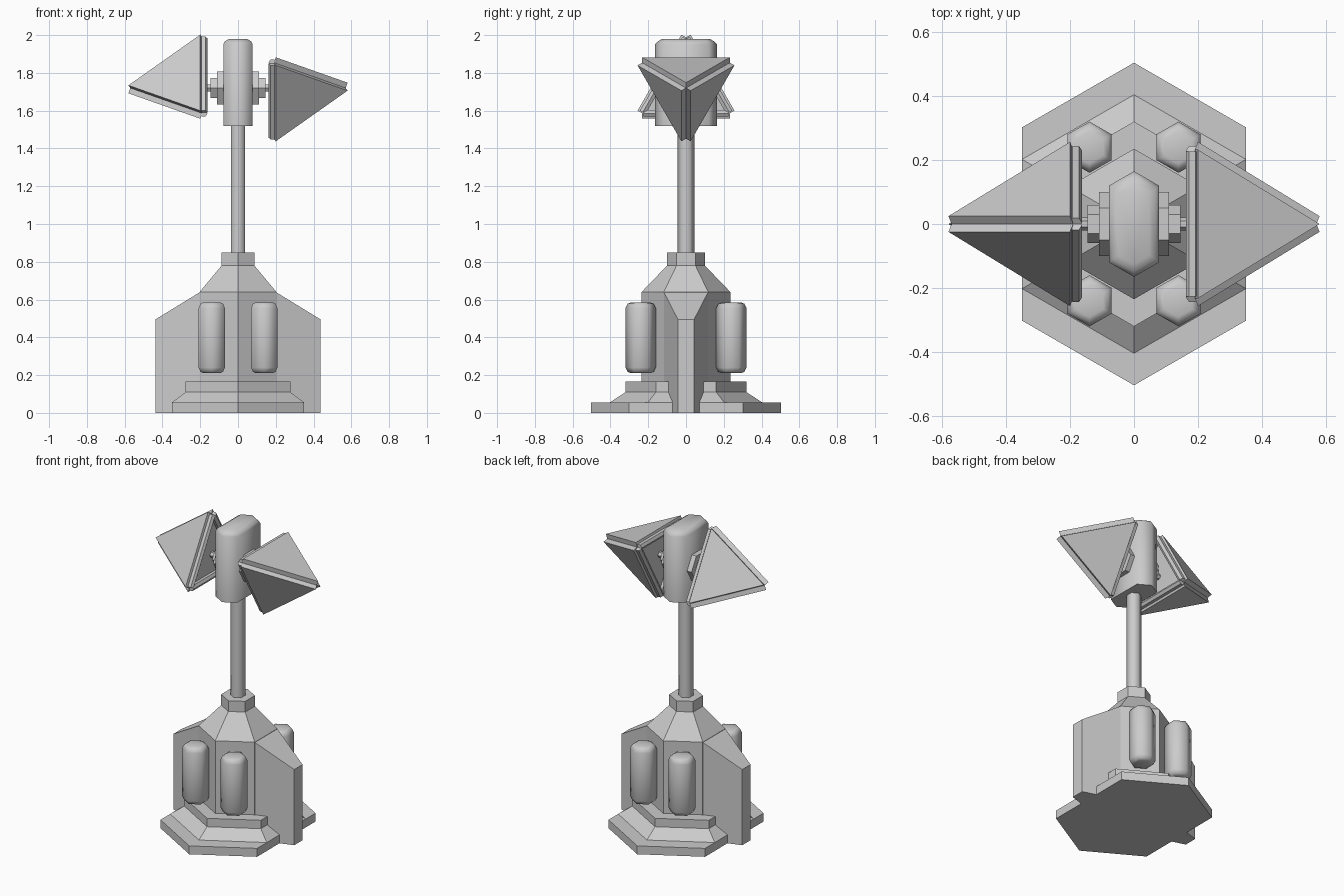
import bpy, bmesh, math
from mathutils import Vector, Matrix

if "Cube" in bpy.data.objects:
    bpy.data.objects.remove(bpy.data.objects["Cube"])

grey = bpy.data.materials.new("light grey")
grey.diffuse_color = (0.6, 0.6, 0.6, 1)
grey.use_nodes = True
grey.node_tree.nodes["Principled BSDF"].inputs["Base Color"].default_value = grey.diffuse_color


def finish(name, bm, smooth=None):
    bmesh.ops.recalc_face_normals(bm, faces=bm.faces)
    me = bpy.data.meshes.new(name)
    bm.to_mesh(me)
    bm.free()
    ob = bpy.data.objects.new(name, me)
    bpy.context.collection.objects.link(ob)
    me.materials.append(grey)
    if smooth:
        bpy.ops.object.select_all(action='DESELECT')
        ob.select_set(True)
        bpy.context.view_layer.objects.active = ob
        bpy.ops.object.shade_smooth_by_angle(angle=math.radians(smooth))
    return ob


def hexa(r, z, stretch=0.0):
    """Hexagon ring with points on +-y; stretch lengthens it along y."""
    pts = []
    for i in range(6):
        a = math.radians(90 + 60 * i)
        y = r * math.sin(a)
        pts.append(Vector((r * math.cos(a), y + math.copysign(stretch, y), z)))
    return pts


def loft(name, rings, matrix=Matrix(), smooth=None):
    """Skin a stack of rings and cap both ends."""
    bm = bmesh.new()
    vs = [[bm.verts.new(matrix @ p) for p in ring] for ring in rings]
    n = len(vs[0])
    for a, b in zip(vs, vs[1:]):
        for i in range(n):
            j = (i + 1) % n
            bm.faces.new((a[i], a[j], b[j], b[i]))
    bm.faces.new(vs[0][::-1])
    bm.faces.new(vs[-1])
    return finish(name, bm, smooth)


# stepped foot
loft("foot_plate", [hexa(.404, 0, .1), hexa(.404, .055, .1)])
loft("foot_step", [hexa(.404, .055), hexa(.32, .11), hexa(.32, .165)])

# hull: hexagonal core, shoulder and collar, with a tapered fin each side
loft("hull", [hexa(.235, 0), hexa(.235, .64), hexa(.1, .78)])
loft("collar", [hexa(.1, .78), hexa(.1, .85)])
for side, s in (("left", -1), ("right", 1)):
    loft("fin_" + side, [
        [Vector((s * x, y, z)) for x, y, z in
         ((.2, -.1175, 0), (.2, .1175, 0), (.2, .1175, .64), (.2, -.1175, .64))],
        [Vector((s * x, y, z)) for x, y, z in
         ((.437, -.043, 0), (.437, .043, 0), (.437, .043, .495), (.437, -.043, .495))]])

# four rounded tanks
for sx in (-1, 1):
    for sy in (-1, 1):
        loft("tank", [hexa(.05, .21), hexa(.069, .217), hexa(.08, .24),
                      hexa(.08, .555), hexa(.069, .578), hexa(.05, .585)],
             Matrix.Translation((sx * .139, sy * .24, 0)), 75)

# mast and head
loft("mast", [hexa(.044, .84), hexa(.044, 1.54)], smooth=75)
loft("head", [hexa(.09, 1.52, .075), hexa(.09, 1.95, .075),
              hexa(.08, 1.967, .07), hexa(.055, 1.98, .07)], smooth=75)

# tetrahedral dishes on stepped hubs
HZ, R, BASE, TIP, THICK = 1.72, .268, .19, .57, .03
for side, s in (("left", -1), ("right", 1)):
    turn = Matrix.Translation((0, 0, HZ)) @ Matrix.Rotation(s * math.pi / 2, 4, 'Y')
    for part, r, a, b in (("hub", .1, .07, .11), ("hub_step", .06, .11, .145),
                          ("axle", .02, .145, .2)):
        loft(part + "_" + side, [hexa(r, a), hexa(r, b)], turn, 35)

    base = []
    for i in range(3):
        a = math.radians(120 * i)
        base.append(Vector((s * BASE, R * math.sin(a), HZ - s * R * math.cos(a))))
    tip = Vector((s * TIP, 0, HZ))
    centre = (sum(base, Vector()) + tip) / 4

    bm = bmesh.new()
    vs = [bm.verts.new(p) for p in base + [tip]]
    for f in ((0, 1, 2), (0, 1, 3), (1, 2, 3), (2, 0, 3)):
        bm.faces.new([vs[i] for i in f])
    finish("dish_core_" + side, bm)

    for i in range(3):
        p, q = base[i], base[(i + 1) % 3]
        # raised panel on each sloping side
        n = (q - p).cross(tip - p).normalized()
        if n.dot(p - centre) < 0:
            n = -n
        tri = [p, q, tip]
        loft("dish_panel_" + side, [tri, [v + n * THICK for v in tri]])
        # rod along each rim edge
        d = (q - p).normalized()
        mid = (p + q) / 2 - Vector((s * .008, 0, 0))
        rot = Matrix((Vector((s, 0, 0)).cross(d), Vector((s, 0, 0)), d)).transposed().to_4x4()
        loft("rim_rod_" + side, [hexa(.02, -.226), hexa(.02, .226)],
             Matrix.Translation(mid) @ rot, 35)
